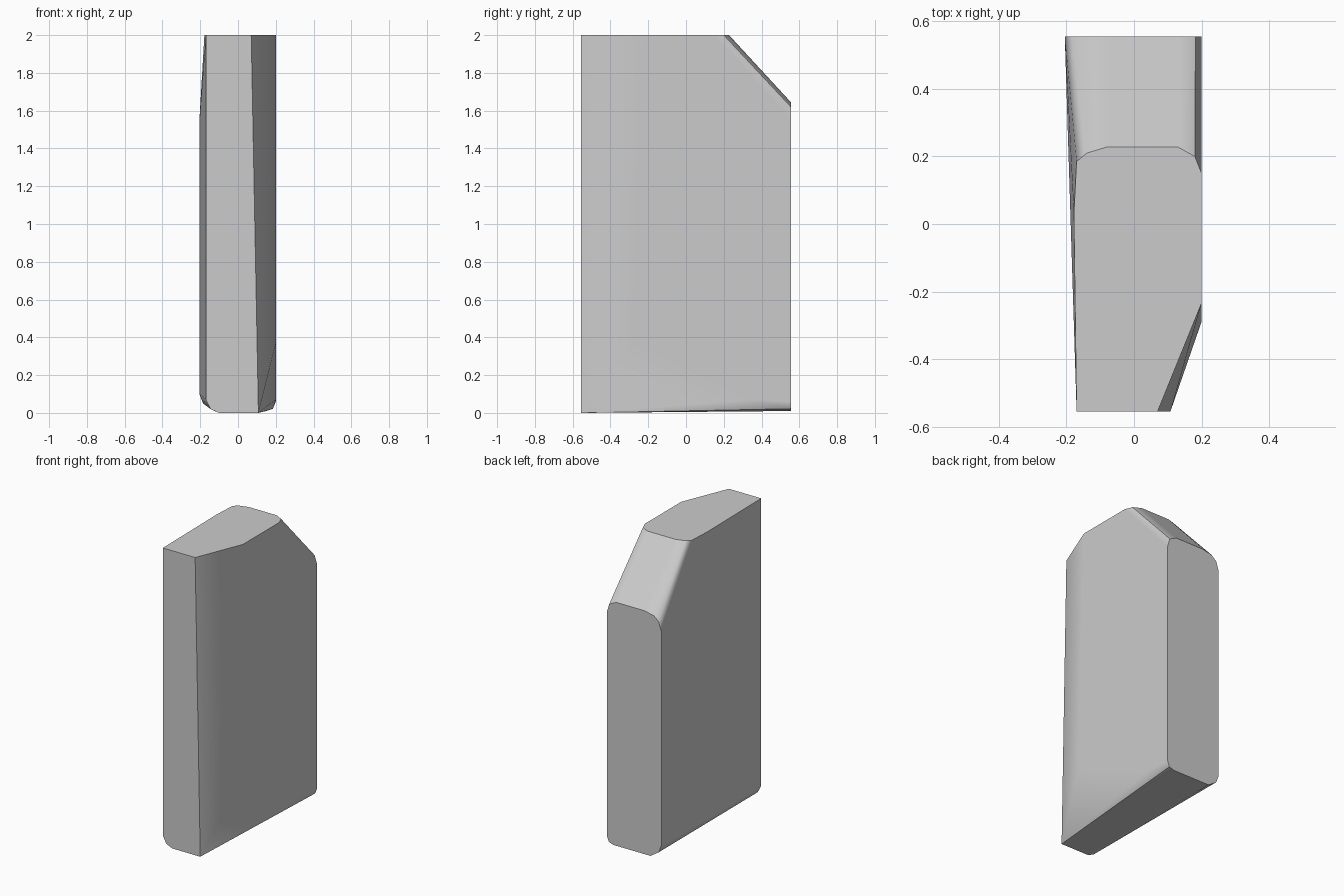
import bpy
import bmesh
import math

cube = bpy.data.objects.get("Cube")
if cube:
    bpy.data.objects.remove(cube, do_unlink=True)

HALF = 0.555   # half depth
TOP = 2.0

# Outline of the flat top, in x and y
top_outline = [(-0.17, -HALF), (0.07, -HALF), (0.2, -0.235), (0.2, 0.15),
               (0.18, 0.2), (0.13, 0.228), (-0.08, 0.228), (-0.14, 0.21),
               (-0.17, 0.185), (-0.178, 0.03)]
# Lower part of the front end, in x and z
front_profile = [(0.108, 0), (-0.1, 0), (-0.145, 0.02), (-0.17, 0.07)]
# Whole of the back end, in x and z
back_profile = [(0.2, 1.56), (0.182, 1.62), (0.13, 1.645), (-0.08, 1.645),
                (-0.15, 1.63), (-0.185, 1.6), (-0.205, 1.54),
                (-0.205, 0.1), (-0.185, 0.05), (-0.125, 0.01),
                (0.15, 0.01), (0.185, 0.022), (0.2, 0.06)]
# Where the side facets meet the broad side
side_corners = [(0.2, -0.29, 0.37), (0.2, 0.35, 0.07)]

points = [(x, y, TOP) for x, y in top_outline]
points += [(x, -HALF, z) for x, z in front_profile]
points += [(x, HALF, z) for x, z in back_profile]
points += side_corners

# The block is the convex skin over the end profiles
bm = bmesh.new()
for p in points:
    bm.verts.new(p)
hull = bmesh.ops.convex_hull(bm, input=bm.verts)
loose = [v for v in bm.verts if not v.link_faces]
bmesh.ops.delete(bm, geom=loose, context='VERTS')
bmesh.ops.dissolve_limit(bm, angle_limit=math.radians(1),
                         verts=bm.verts, edges=bm.edges)
bmesh.ops.recalc_face_normals(bm, faces=bm.faces)

mesh = bpy.data.meshes.new("chamfered_block")
bm.to_mesh(mesh)
bm.free()
block = bpy.data.objects.new("chamfered_block", mesh)
bpy.context.collection.objects.link(block)

# Plain grey material
grey = bpy.data.materials.new("plain_grey")
grey.use_nodes = True
colour = (0.6, 0.6, 0.6, 1)
grey.diffuse_color = colour
grey.node_tree.nodes["Principled BSDF"].inputs["Base Color"].default_value = colour
mesh.materials.append(grey)

# Soft shading over shallow edges, flat broad faces
bpy.context.view_layer.objects.active = block
block.select_set(True)
bpy.ops.object.shade_smooth_by_angle(angle=math.radians(35))
weighted = block.modifiers.new("flat_broad_faces", 'WEIGHTED_NORMAL')
weighted.keep_sharp = True
weighted.weight = 100
